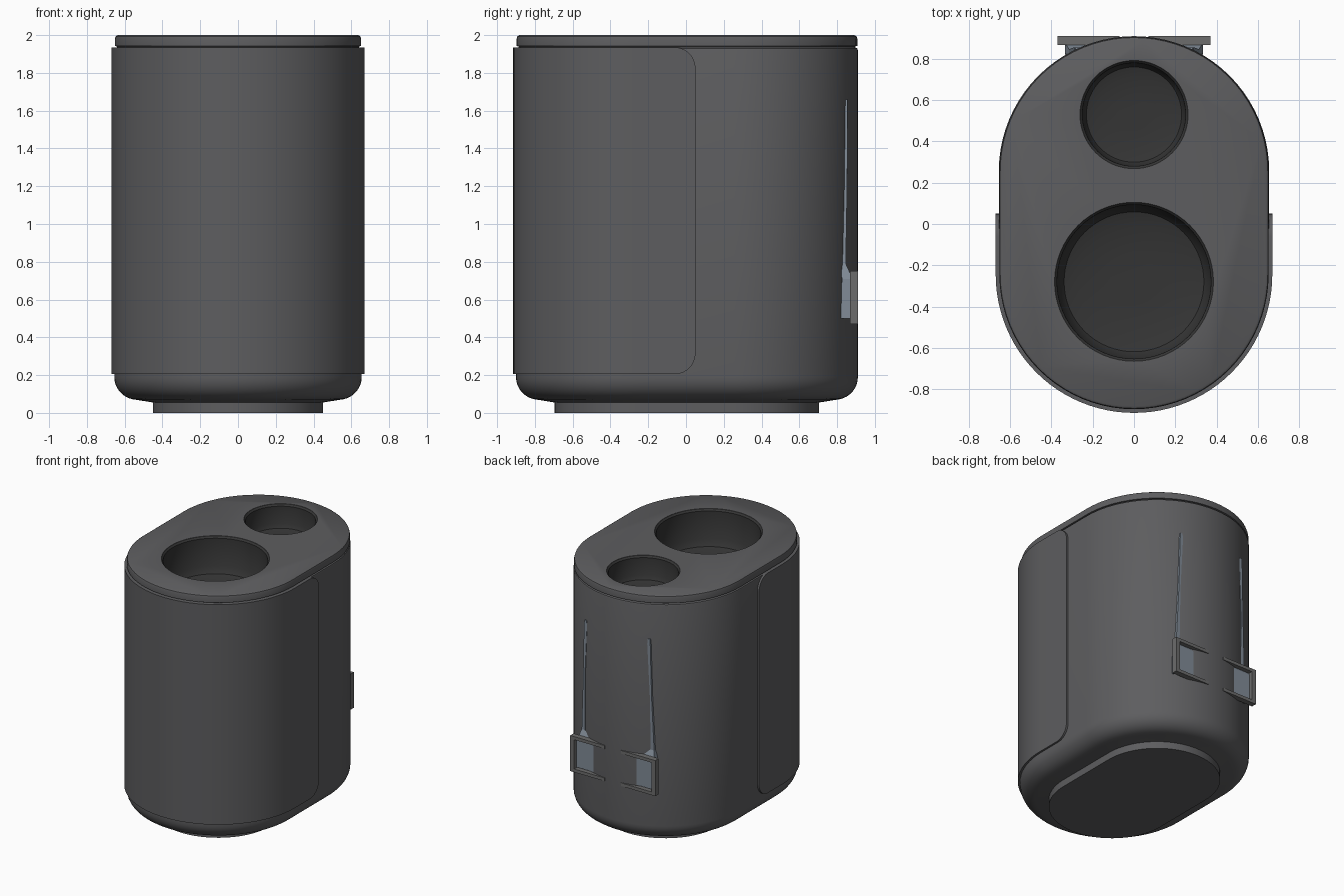
import bpy, bmesh, math

if "Cube" in bpy.data.objects:
    bpy.data.objects.remove(bpy.data.objects["Cube"])

CY, HALF = 0.005, 0.25   # stadium centre and half length of its straight sides


def material(name, c):
    m = bpy.data.materials.new(name)
    m.diffuse_color = (*c, 1)
    m.use_nodes = True
    m.node_tree.nodes["Principled BSDF"].inputs["Base Color"].default_value = m.diffuse_color
    return m


DARK = material("dark_grey", (0.11, 0.11, 0.115))
BLACK = material("black_grey", (0.035, 0.035, 0.035))
BLUE = material("blue_grey", (0.22, 0.26, 0.31))
GREY = material("mid_grey", (0.15, 0.15, 0.15))


def finish(bm, name, mat, smooth=True):
    bmesh.ops.recalc_face_normals(bm, faces=bm.faces)
    me = bpy.data.meshes.new(name)
    bm.to_mesh(me)
    bm.free()
    ob = bpy.data.objects.new(name, me)
    bpy.context.collection.objects.link(ob)
    me.materials.append(mat)
    bpy.ops.object.select_all(action='DESELECT')
    ob.select_set(True)
    bpy.context.view_layer.objects.active = ob
    if smooth:
        bpy.ops.object.shade_smooth_by_angle(angle=math.radians(35))
    return ob


def loft(rings, caps=(True, True), closed=False):
    """Join rings of equal point count; optionally cap the ends."""
    bm = bmesh.new()
    rows = [[bm.verts.new(p) for p in r] for r in rings]
    n = len(rows[0])
    for a, b in zip(rows, rows[1:]):
        for i in range(n):
            j = (i + 1) % n
            bm.faces.new((a[i], a[j], b[j], b[i]))
    if caps[0]:
        bm.faces.new(rows[0])
    if caps[1]:
        bm.faces.new(rows[-1])
    return bm


def stadium(r, z, n=40):
    pts = []
    for side in (1, -1):
        for i in range(n + 1):
            a = math.pi * i / n + (0 if side == 1 else math.pi)
            pts.append((r * math.cos(a), CY + side * HALF + r * math.sin(a), z))
    return pts


def circle(r, y, z, n=64):
    return [(r * math.cos(2 * math.pi * i / n), y + r * math.sin(2 * math.pi * i / n), z)
            for i in range(n)]


# main body with recessed foot, rounded underside and groove under the lid
profile = [(0.45, 0), (0.45, 0.055), (0.53, 0.068)]
profile += [(0.535 + 0.12 * math.sin(math.radians(a)), 0.19 - 0.12 * math.cos(math.radians(a)))
            for a in range(10, 91, 10)]
profile += [(0.655, 1.92), (0.652, 1.93), (0.64, 1.936), (0.64, 1.94), (0.652, 1.942),
            (0.652, 1.98), (0.648, 1.993), (0.637, 2.0)]
body = finish(loft([stadium(r, z) for r, z in profile]), "body", DARK)

# two round wells in the top, cut out and lined
for name, y, r, d in (("large_well", -0.28, 0.385, 0.31), ("small_well", 0.53, 0.262, 0.2)):
    cutter = finish(loft([circle(r, y, 2.1), circle(r, y, 1.98 - d)]), "cutter", DARK, False)
    cutter.hide_render = True
    bpy.context.view_layer.objects.active = body
    mod = body.modifiers.new("cut", 'BOOLEAN')
    mod.operation, mod.solver, mod.object = 'DIFFERENCE', 'EXACT', cutter
    bpy.ops.object.modifier_apply(modifier="cut")
    bpy.data.objects.remove(cutter)
    lining = [(r + 0.002, 2.0), (r - 0.012, 1.985), (r - 0.015, 2 - d * 0.75),
              (r * 0.88, 2 - d * 0.9), (r * 0.7, 2 - d * 0.97), (r * 0.3, 2 - d)]
    finish(loft([circle(a, y, z) for a, z in lining], (False, True)), name, BLACK)
bpy.ops.object.select_all(action='DESELECT')
body.select_set(True)
bpy.context.view_layer.objects.active = body
bpy.ops.object.shade_smooth_by_angle(angle=math.radians(35))

# wrap-around front panel with rounded rear corners
R, BACK, FRONT = 0.11, 0.05, CY - HALF
cols = []
for i in range(11):
    d = R * (1 - math.cos(math.pi / 2 * i / 10))
    cols.append((1, 0, BACK - d, R - math.sqrt(max(0, R * R - (R - d) ** 2))))
arc = [(math.cos(math.pi * i / 48), math.sin(math.pi * i / 48)) for i in range(49)]
path = cols + [(c, s, FRONT, 0) for c, s in arc] + [(-1, 0, y, k) for _, _, y, k in reversed(cols)]
rings = []
for c, s, y, k in path:
    z0, z1 = 0.205 + k, 1.935 - k
    ro, ri = 0.67, 0.65
    rings.append([(ro * c, y - ro * s, z0), (ro * c, y - ro * s, z1),
                  (ri * c, y - ri * s, z1), (ri * c, y - ri * s, z0)])
finish(loft(rings), "front_panel", DARK)


def box(bm, lo, hi):
    vs = bmesh.ops.create_cube(bm, size=1)["verts"]
    for v in vs:
        v.co = [(a + b) / 2 + t * (b - a) for a, b, t in zip(lo, hi, v.co)]


for side, s in (("left", -1), ("right", 1)):
    # open buckle frame on the back
    bm = bmesh.new()
    box(bm, (0.335, 0.868, 0.47), (0.37, 0.91, 0.75))
    for z in (0.47, 0.725):
        box(bm, (0.07, 0.868, z), (0.336, 0.91, z + 0.025))
    for v in bm.verts:
        v.co.x *= s
    finish(bm, side + "_buckle", GREY, False)

    # strap: wide pad in the buckle, tapering to a thin strip up the back
    def section(x0, x1, y0, y1, z):
        return [(s * x0, y0, z), (s * x1, y0, z), (s * x1, y1, z), (s * x0, y1, z)]
    strap = [section(0.16, 0.335, 0.82, 0.882, 0.5), section(0.16, 0.335, 0.825, 0.882, 0.71),
             section(0.285, 0.315, 0.82, 0.846, 0.79), section(0.283, 0.298, 0.825, 0.853, 1.2),
             section(0.262, 0.288, 0.83, 0.856, 1.62), section(0.266, 0.284, 0.83, 0.856, 1.66)]
    finish(loft(strap), side + "_strap", BLUE, False)
